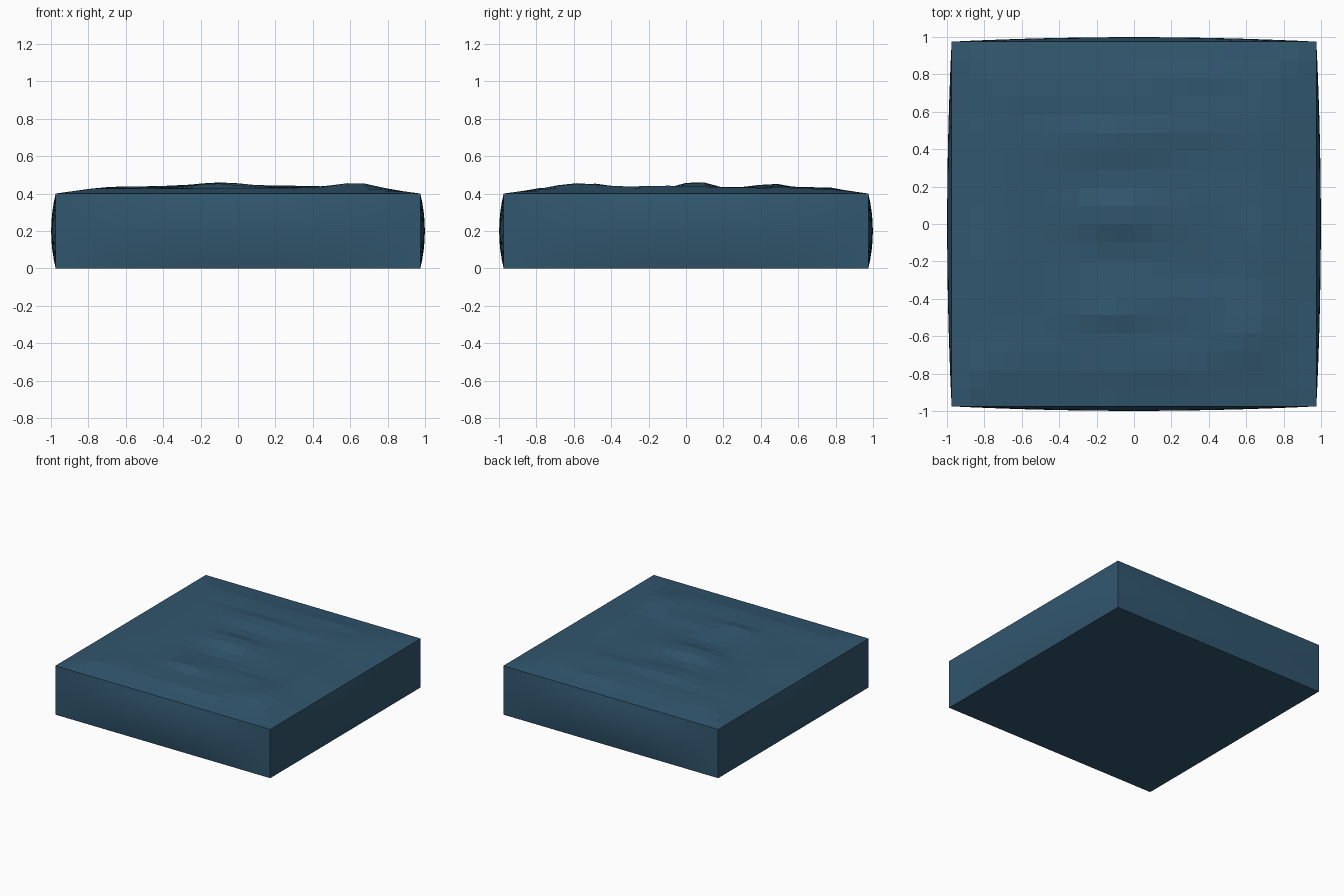
import bpy, bmesh, math

if "Cube" in bpy.data.objects:
    bpy.data.objects.remove(bpy.data.objects["Cube"])

N = 20        # cells along each side
NZ = 8        # cells up each wall
R = 0.975     # half width at the straight edges
H = 0.40      # rim height

# soft crests on the surface: x, y, width x, width y, height
CRESTS = [
    (-0.10, 0.05, 0.22, 0.09, 0.040),
    (-0.10, 0.45, 0.36, 0.09, 0.026),
    (0.35, 0.53, 0.20, 0.07, 0.012),
    (0.35, 0.80, 0.22, 0.06, 0.010),
    (-0.12, -0.48, 0.16, 0.08, 0.022),
    (0.32, -0.42, 0.25, 0.07, 0.012),
    (0.62, -0.58, 0.14, 0.14, 0.022),
    (0.68, -0.10, 0.12, 0.35, 0.012),
    (0.05, -0.76, 0.35, 0.08, 0.010),
    (-0.62, 0.55, 0.18, 0.25, 0.008),
    (-0.08, -0.22, 0.20, 0.07, -0.012),
]


def water_height(x, y):
    # rises from the level rim, then rolls gently
    edge = min(1.0, (R - max(abs(x), abs(y))) / 0.24)
    z = 0.030 + 0.004 * math.sin(5 * x + 2 * y) * math.cos(9 * y - 2 * x)
    for cx, cy, wx, wy, h in CRESTS:
        z += h * math.exp(-((x - cx) / wx) ** 2 - ((y - cy) / wy) ** 2)
    return H + max(0.0, edge) * z


bm = bmesh.new()


def patch(func, nu, nv):
    grid = [[bm.verts.new(func(-1 + 2 * i / nu, -1 + 2 * j / nv))
             for j in range(nv + 1)] for i in range(nu + 1)]
    return [bm.faces.new((grid[i][j], grid[i + 1][j],
                          grid[i + 1][j + 1], grid[i][j + 1]))
            for i in range(nu) for j in range(nv)]


def wall(turn):
    # one bulging wall, turned about the centre
    c, s = math.cos(turn), math.sin(turn)

    def point(u, v):
        x = u * R
        y = -R - 0.024 * (1 - u * u) * (1 - v * v)
        return (c * x - s * y, s * x + c * y, H * (v + 1) / 2)
    return point


# wavy top, flat base and four walls
top = patch(lambda u, v: (u * R, v * R, water_height(u * R, v * R)), N, N)
patch(lambda u, v: (u * R, -v * R, 0), N, N)
for k in range(4):
    for f in patch(wall(k * math.pi / 2), N, NZ):
        f.smooth = True
bmesh.ops.remove_doubles(bm, verts=bm.verts, dist=0.0005)

# keep the outer edges crisp
for e in bm.edges:
    if len(e.link_faces) == 2 and e.calc_face_angle(0) > math.radians(35):
        e.smooth = False

mesh = bpy.data.meshes.new("water_block")
bm.to_mesh(mesh)
bm.free()
water = bpy.data.objects.new("water_block", mesh)
bpy.context.collection.objects.link(water)

blue = bpy.data.materials.new("deep water blue")
blue.diffuse_color = (0.031, 0.094, 0.157, 1)
blue.use_nodes = True
blue.node_tree.nodes["Principled BSDF"].inputs["Base Color"].default_value = blue.diffuse_color
mesh.materials.append(blue)
